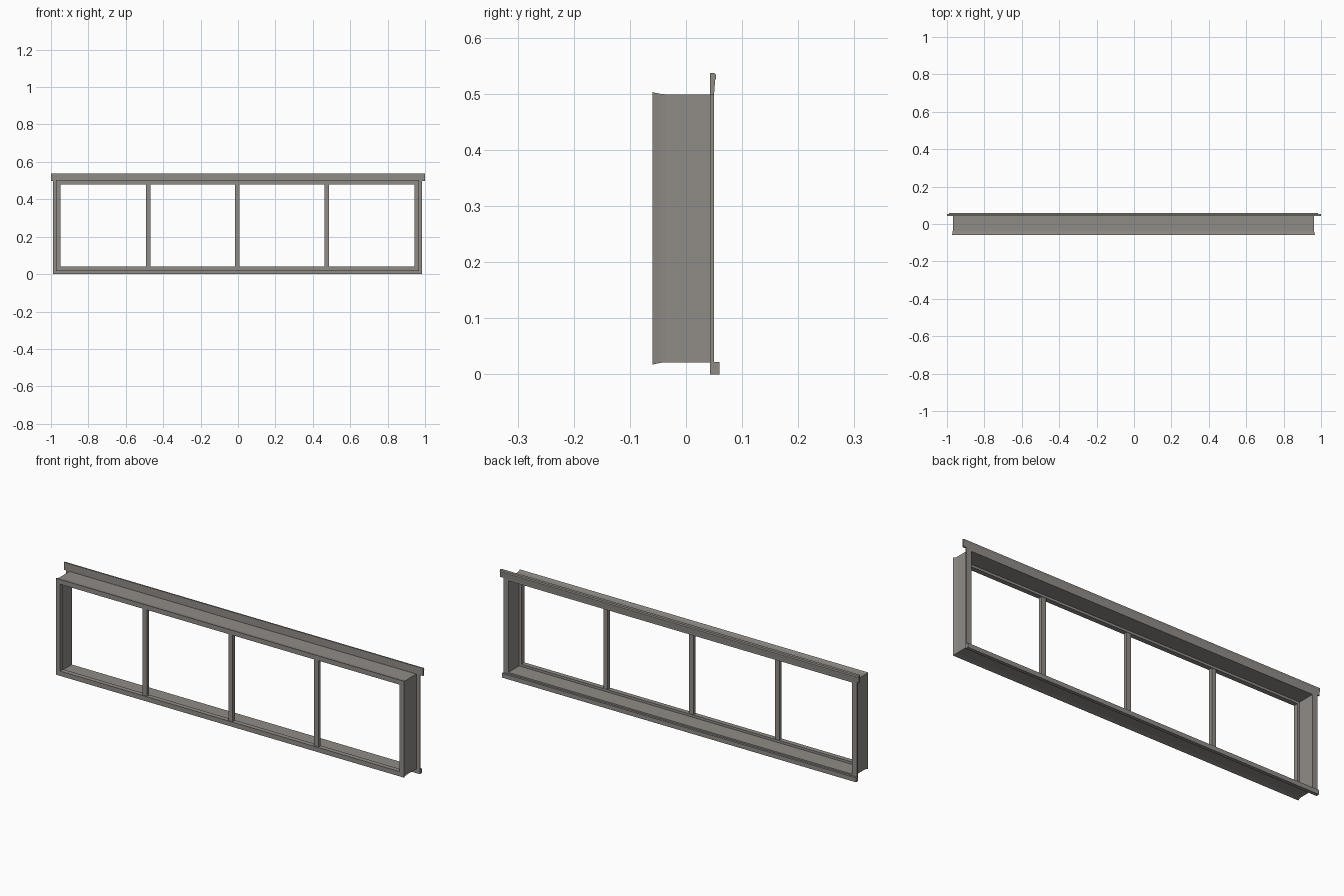
import bpy, bmesh

if "Cube" in bpy.data.objects:
    bpy.data.objects.remove(bpy.data.objects["Cube"])

metal = bpy.data.materials.new("warm grey paint")
metal.diffuse_color = (0.28, 0.262, 0.243, 1)
metal.use_nodes = True
metal.node_tree.nodes["Principled BSDF"].inputs["Base Color"].default_value = metal.diffuse_color

CX = -0.003                      # frame sits slightly left of the top trim
HALF_W, Z0, Z1 = 0.966, 0.0215, 0.499


def finish(bm, name):
    bmesh.ops.recalc_face_normals(bm, faces=bm.faces)
    me = bpy.data.meshes.new(name)
    bm.to_mesh(me)
    bm.free()
    me.materials.append(metal)
    ob = bpy.data.objects.new(name, me)
    bpy.context.collection.objects.link(ob)
    return ob


def ring(name, profile):
    """Sweep (outward offset, y) profile round the rectangle with mitred corners."""
    bm = bmesh.new()
    loops = []
    for sx, sz in ((-1, -1), (1, -1), (1, 1), (-1, 1)):
        zb = Z1 if sz > 0 else Z0
        loops.append([bm.verts.new((CX + sx * (HALF_W + d), y, zb + sz * d))
                      for d, y in profile])
    n = len(profile)
    for i in range(4):
        a, b = loops[i], loops[(i + 1) % 4]
        for j in range(n):
            k = (j + 1) % n
            bm.faces.new((a[j], a[k], b[k], b[j]))
    return finish(bm, name)


def bar(name, profile, x0, x1):
    """Extrude a (y, z) profile along x."""
    bm = bmesh.new()
    a = [bm.verts.new((x0, y, z)) for y, z in profile]
    b = [bm.verts.new((x1, y, z)) for y, z in profile]
    bm.faces.new(a)
    bm.faces.new(b)
    n = len(profile)
    for j in range(n):
        k = (j + 1) % n
        bm.faces.new((a[j], a[k], b[k], b[j]))
    return finish(bm, name)


def box(name, x0, x1, y0, y1, z0, z1):
    return bar(name, [(y0, z0), (y1, z0), (y1, z1), (y0, z1)], x0, x1)


# Deep thin-walled frame with flared front lip
ring("window_frame", [(0.004, -0.06), (0.001, -0.046), (0, -0.036), (0, 0.05),
                      (-0.008, 0.05), (-0.008, -0.036), (-0.02, -0.036),
                      (-0.02, -0.06)])

# Back casing on both sides
for side, s in (("left", -1), ("right", 1)):
    xs = sorted((CX + s * HALF_W, CX + s * 0.986))
    box("side_casing_" + side, *xs, 0.043, 0.05, 0.02, 0.5)

# Bottom sill
box("bottom_sill", CX - 0.986, CX + 0.986, 0.043, 0.06, 0, 0.022)

# Top trim with a small rounded drip edge
bar("top_trim", [(0.043, 0.499), (0.05, 0.499), (0.052, 0.524), (0.054, 0.528),
                 (0.053, 0.535), (0.05, 0.537), (0.043, 0.537)], -1, 1)

# Upright glazing bars
for i, x in enumerate((-0.478, 0, 0.478)):
    box("glazing_bar_%d" % (i + 1), CX + x - 0.012, CX + x + 0.012,
        -0.056, -0.038, 0.035, 0.488)
